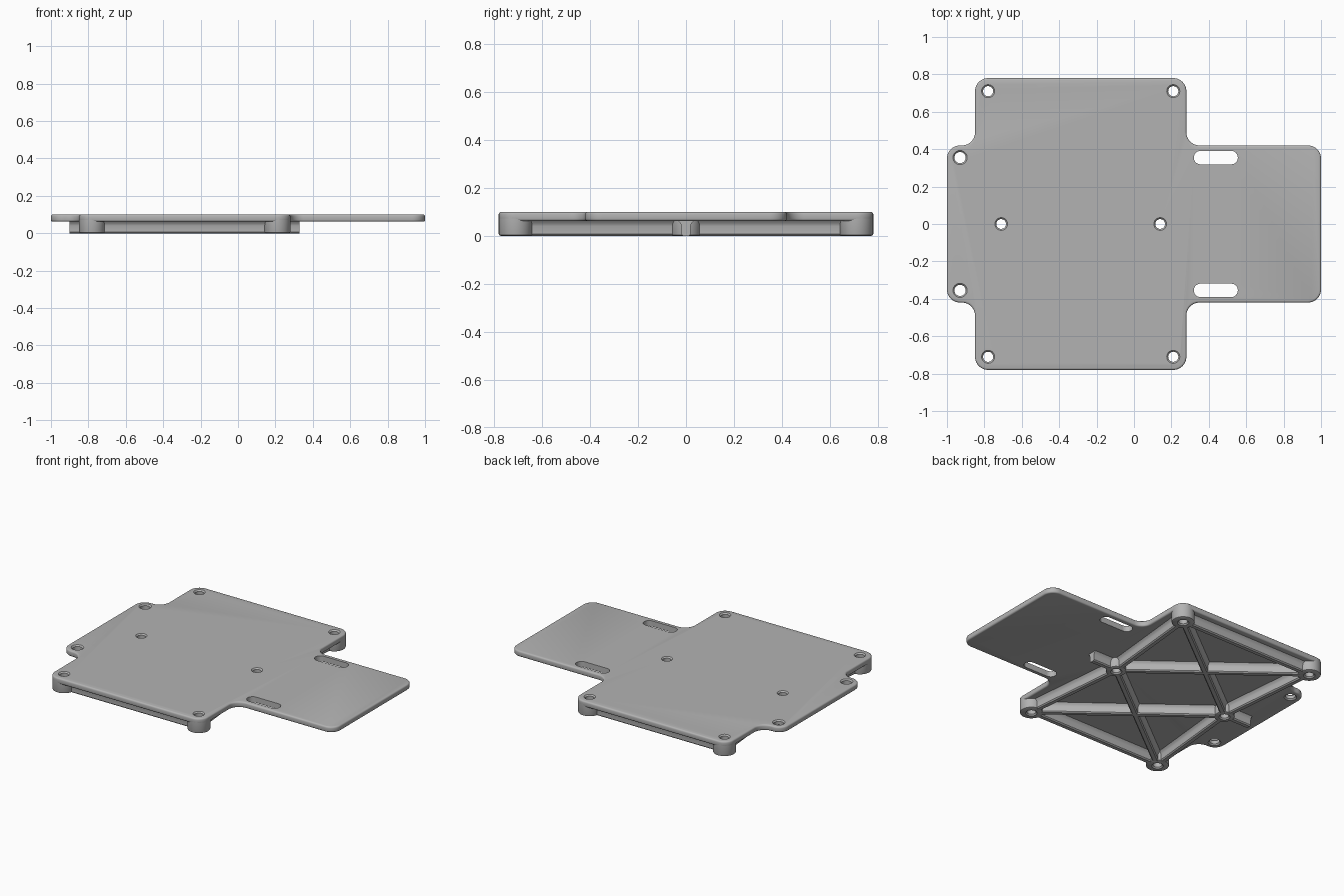
import bpy, bmesh, math
from mathutils import Vector

cube = bpy.data.objects.get("Cube")
if cube:
    bpy.data.objects.remove(cube, do_unlink=True)

grey = bpy.data.materials.new("plain_grey")
grey.use_nodes = True
grey.diffuse_color = (0.45, 0.45, 0.45, 1)
grey.node_tree.nodes["Principled BSDF"].inputs["Base Color"].default_value = (0.45, 0.45, 0.45, 1)

TOP, UNDER = 0.10, 0.062        # plate faces
EDGE = 0.07                     # corner and boss radius
corners = [(x, y) for x in (-0.78, 0.21) for y in (-0.71, 0.71)]
rear_hub, front_hub = (-0.71, 0), (0.14, 0)


def finish(name, bm):
    bmesh.ops.recalc_face_normals(bm, faces=bm.faces)
    mesh = bpy.data.meshes.new(name)
    bm.to_mesh(mesh)
    bm.free()
    mesh.materials.append(grey)
    ob = bpy.data.objects.new(name, mesh)
    bpy.context.collection.objects.link(ob)
    return ob


def prism(bm, outline, z0, z1):
    """Extrude a flat outline between two heights."""
    face = bm.faces.new([bm.verts.new((x, y, z0)) for x, y in outline])
    made = bmesh.ops.extrude_face_region(bm, geom=[face])["geom"]
    bmesh.ops.translate(bm, vec=(0, 0, z1 - z0),
                        verts=[v for v in made if isinstance(v, bmesh.types.BMVert)])


def lathe(bm, centre, profile, steps=40):
    """Closed solid from (radius, height) rings."""
    rings = []
    for r, z in profile:
        rings.append([bm.verts.new((centre[0] + r * math.cos(a), centre[1] + r * math.sin(a), z))
                      for a in (math.tau * i / steps for i in range(steps))])
    for a, b in zip(rings, rings[1:]):
        for i in range(steps):
            j = (i + 1) % steps
            bm.faces.new((a[i], a[j], b[j], b[i]))
    bm.faces.new(rings[0])
    bm.faces.new(rings[-1])


def rounded(points, radius, steps=10):
    """Round every right-angled corner of a polygon."""
    out = []
    for i, p in enumerate(points):
        p = Vector(p)
        a = (Vector(points[i - 1]) - p).normalized()
        b = (Vector(points[(i + 1) % len(points)]) - p).normalized()
        centre = p + (a + b) * radius
        for k in range(steps + 1):
            t = k / steps * math.pi / 2
            out.append(centre - b * radius * math.cos(t) - a * radius * math.sin(t))
    return out


def cut(ob, cutter):
    mod = ob.modifiers.new("holes", "BOOLEAN")
    mod.operation = "DIFFERENCE"
    mod.solver = "EXACT"
    mod.object = cutter


def smooth(ob):
    bpy.ops.object.select_all(action="DESELECT")
    ob.select_set(True)
    bpy.context.view_layer.objects.active = ob
    bpy.ops.object.shade_smooth_by_angle(angle=math.radians(35))


# Cutter for the screw holes and slots
bm = bmesh.new()
screws = [(p, 0.027) for p in corners]
screws += [((-0.93, y), 0.030) for y in (-0.355, 0.355)]
screws += [(p, 0.026) for p in (rear_hub, front_hub)]
for p, r in screws:
    rim = r + 0.008
    low = UNDER if p[0] < -0.9 else 0
    lathe(bm, p, [(rim, low - 0.03), (rim, low), (r, low + 0.008),
                  (r, TOP - 0.008), (rim, TOP), (rim, TOP + 0.03)])
for y in (-0.355, 0.355):
    prism(bm, rounded([(0.32, y - 0.036), (0.555, y - 0.036),
                       (0.555, y + 0.036), (0.32, y + 0.036)], 0.0355), 0.03, 0.13)
cutter = finish("hole_cutter", bm)
cutter.hide_render = True
cutter.hide_set(True)

# Cross-shaped plate with softened rims
half = [(1, -0.42), (1, 0.42), (0.28, 0.42), (0.28, 0.78),
        (-0.85, 0.78), (-0.85, 0.42), (-1, 0.42)]
outline = half[1:] + [(x, -y) for x, y in reversed(half[1:])]
bm = bmesh.new()
prism(bm, rounded(outline, EDGE), UNDER, TOP)
rims = [e for e in bm.edges if abs(e.verts[0].co.z - e.verts[1].co.z) < 1e-5]
bmesh.ops.bevel(bm, geom=rims, offset=0.01, segments=3, profile=0.5, affect="EDGES")
plate = finish("plate", bm)
cut(plate, cutter)
smooth(plate)

# Round bosses under the plate
for name, p in [("corner_boss", c) for c in corners] + [("hub_boss", rear_hub), ("hub_boss", front_hub)]:
    r = EDGE if name == "corner_boss" else 0.062
    bm = bmesh.new()
    lathe(bm, p, [(r - 0.008, 0), (r - 0.002, 0.003), (r, 0.008), (r, 0.085)])
    boss = finish(name, bm)
    cut(boss, cutter)
    smooth(boss)

# Ribs: chamfered foot, flared where they meet the plate
section = [(0.012, 0), (0.019, 0.007), (0.019, 0.040), (0.023, 0.052), (0.034, 0.064)]
section += [(-w, z) for w, z in reversed(section)]


def rib(name, start, end, gap_end=0.045):
    a, b = Vector((*start, 0)), Vector((*end, 0))
    d = (b - a).normalized()
    side = Vector((-d.y, d.x, 0))
    a, b = a + d * 0.045, b - d * gap_end
    bm = bmesh.new()
    ends = [[bm.verts.new(p + side * w + Vector((0, 0, z))) for w, z in section] for p in (a, b)]
    n = len(section)
    for i in range(n):
        j = (i + 1) % n
        bm.faces.new((ends[0][i], ends[0][j], ends[1][j], ends[1][i]))
    for loop in ends:
        bm.faces.new(loop)
    smooth(finish(name, bm))


for y in (-0.71, 0.71):
    rib("side_rib", (-0.78, y), (0.21, y))
for hub in (rear_hub, front_hub):
    for c in corners:
        rib("diagonal_rib", hub, c)
rib("rear_stub_rib", rear_hub, (-0.90, 0), 0)
rib("front_stub_rib", front_hub, (0.33, 0), 0)
